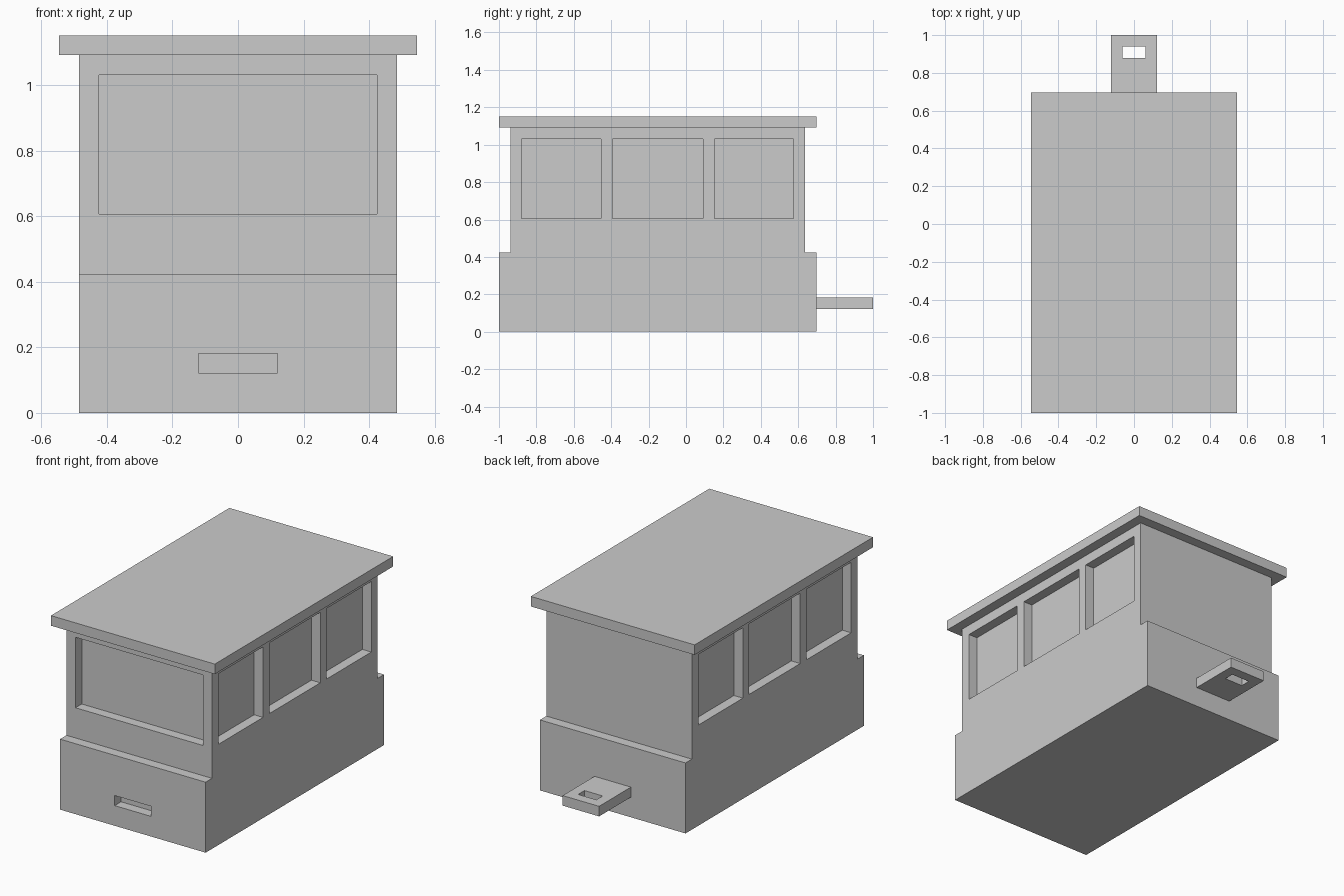
import bpy, bmesh

if "Cube" in bpy.data.objects:
    bpy.data.objects.remove(bpy.data.objects["Cube"])

U = 2 / 33  # modelling unit: the whole design sits on this grid


def make_object(name, bm):
    bmesh.ops.recalc_face_normals(bm, faces=bm.faces)
    mesh = bpy.data.meshes.new(name)
    bm.to_mesh(mesh)
    bm.free()
    obj = bpy.data.objects.new(name, mesh)
    bpy.context.collection.objects.link(obj)
    return obj


def add_prism(bm, profile, half_width):
    """Extrude a (y, z) profile across x; y counts from the front end."""
    verts = [bm.verts.new((-half_width * U, y * U - 1, z * U)) for y, z in profile]
    face = bm.faces.new(verts)
    new = bmesh.ops.extrude_face_region(bm, geom=[face])["geom"]
    moved = [v for v in new if isinstance(v, bmesh.types.BMVert)]
    bmesh.ops.translate(bm, vec=(2 * half_width * U, 0, 0), verts=moved)


def add_box(bm, x, y, z):
    corners = bmesh.ops.create_cube(bm, size=1)["verts"]
    for v in corners:
        v.co = (x[v.co.x > 0] * U, y[v.co.y > 0] * U - 1, z[v.co.z > 0] * U)


def box_object(name, x, y, z):
    bm = bmesh.new()
    add_box(bm, x, y, z)
    return make_object(name, bm)


def cut(obj, cutter):
    mod = obj.modifiers.new("cut", 'BOOLEAN')
    mod.operation = 'DIFFERENCE'
    mod.solver = 'EXACT'
    mod.object = cutter
    cutter.hide_render = True
    cutter.hide_set(True)


# Carriage body: stepped side profile
bm = bmesh.new()
add_prism(bm, [(0, 0), (28, 0), (28, 7), (27, 7), (27, 18), (1, 18), (1, 7), (0, 7)], 8)
body = make_object("carriage_body", bm)

# Recesses: side windows, front window and coupling slot
depth = 0.98
bm = bmesh.new()
for y in ((2, 9), (10, 18), (19, 26)):
    add_box(bm, (8 - depth, 9), y, (10, 17))
    add_box(bm, (-9, -8 + depth), y, (10, 17))
add_box(bm, (-7, 7), (0, 1 + depth), (10, 17))
add_box(bm, (-2, 2), (-1, 1), (2, 3))
cut(body, make_object("recess_cutter", bm))

# Overhanging flat roof
box_object("roof", (-9, 9), (0, 28), (18, 19))

# Rear coupling tongue with pin hole
tongue = box_object("coupling_tongue", (-2, 2), (28, 33), (2, 3))
cut(tongue, box_object("pin_hole_cutter", (-1, 1), (31, 32), (1, 4)))
